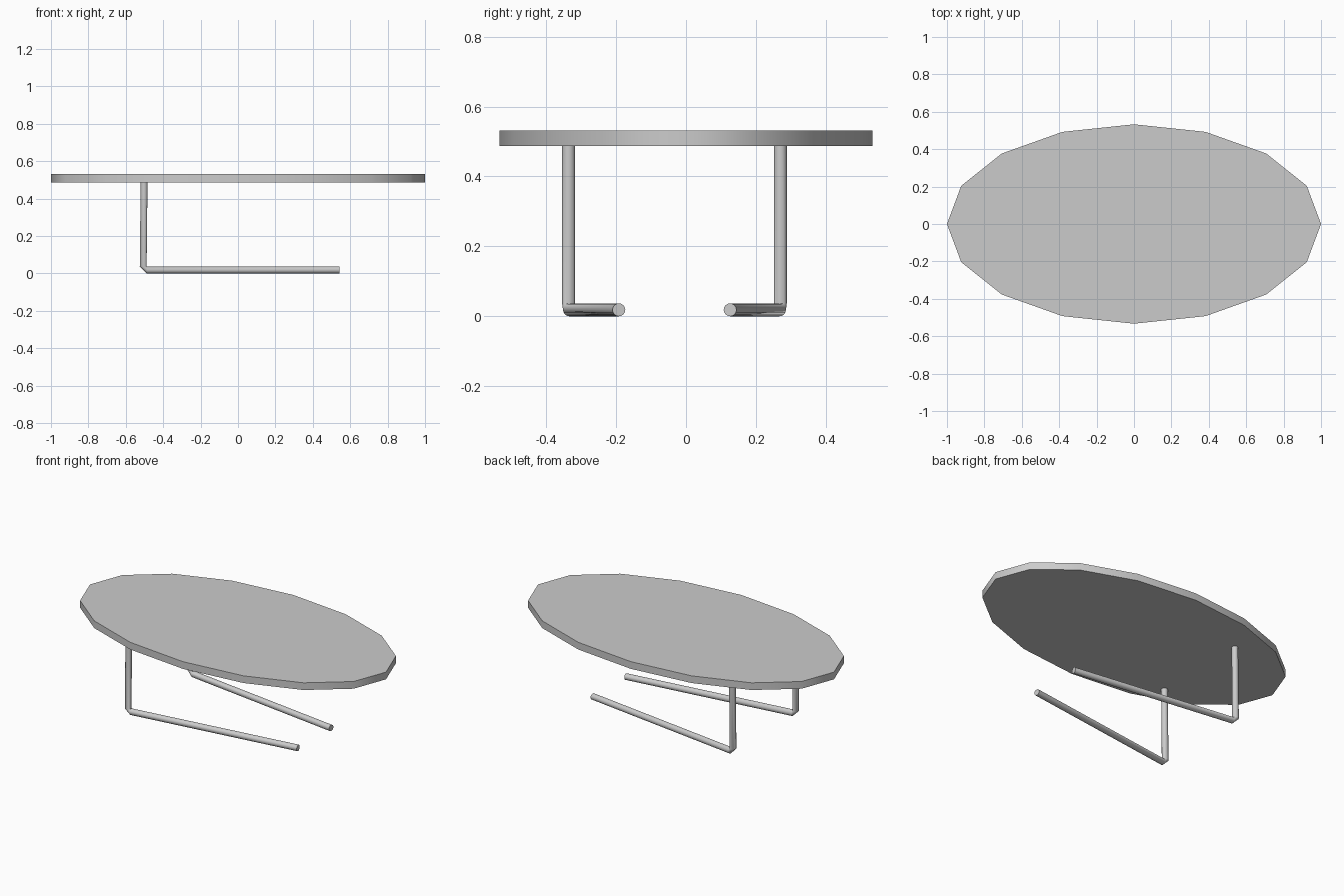
import bpy, bmesh
from math import cos, sin, pi, radians
from mathutils import Vector

if "Cube" in bpy.data.objects:
    bpy.data.objects.remove(bpy.data.objects["Cube"])

R = 0.0185           # tube radius
SIDES = 16
MID_Y = -0.033       # symmetry line of the two legs


def finish(name, bm, angle):
    bmesh.ops.recalc_face_normals(bm, faces=bm.faces)
    mesh = bpy.data.meshes.new(name)
    bm.to_mesh(mesh)
    bm.free()
    obj = bpy.data.objects.new(name, mesh)
    bpy.context.collection.objects.link(obj)
    bpy.ops.object.select_all(action='DESELECT')
    obj.select_set(True)
    bpy.context.view_layer.objects.active = obj
    bpy.ops.object.shade_smooth_by_angle(angle=radians(angle))
    return obj


# Tabletop: 16-sided oval slab
bm = bmesh.new()
bmesh.ops.create_cone(bm, cap_ends=True, segments=16, radius1=1, radius2=1, depth=0.044)
for v in bm.verts:
    # turn so that corners lie on the axes, then squash
    a = round(math_a / (pi / 8)) * pi / 8 if (math_a := Vector((1, 0)).angle_signed(v.co.xy) * -1) else 0.0
    v.co = (cos(a), 0.533 * sin(a), v.co.z + 0.509)
finish("tabletop", bm, 45)


# L-shaped tube leg: upright, bevelled elbow, then floor bar converging inward
def leg(name, side):
    bm = bmesh.new()
    up = Vector((0, 0, 1))
    foot = Vector((-0.507, MID_Y + side * 0.303, 2 * R))
    top = Vector((-0.502, foot.y, 0.488))
    tip = Vector((0.541, MID_Y + side * 0.159, R))
    d = Vector((tip.x - foot.x, tip.y - foot.y, 0)).normalized()
    n = up.cross(d)
    bend = foot + R * d - R * up
    rings = []
    for centre, axis in ((top, d), (foot, d), (bend, up), (tip, up)):
        rings.append([bm.verts.new(centre + R * (cos(t) * axis + sin(t) * n))
                      for t in (2 * pi * i / SIDES for i in range(SIDES))])
    for a, b in zip(rings, rings[1:]):
        for i in range(SIDES):
            j = (i + 1) % SIDES
            bm.faces.new((a[i], a[j], b[j], b[i]))
    bm.faces.new(rings[0])
    bm.faces.new(rings[-1])
    bmesh.ops.remove_doubles(bm, verts=bm.verts, dist=0.0002)
    finish(name, bm, 30)


leg("front_leg", -1)
leg("back_leg", 1)
